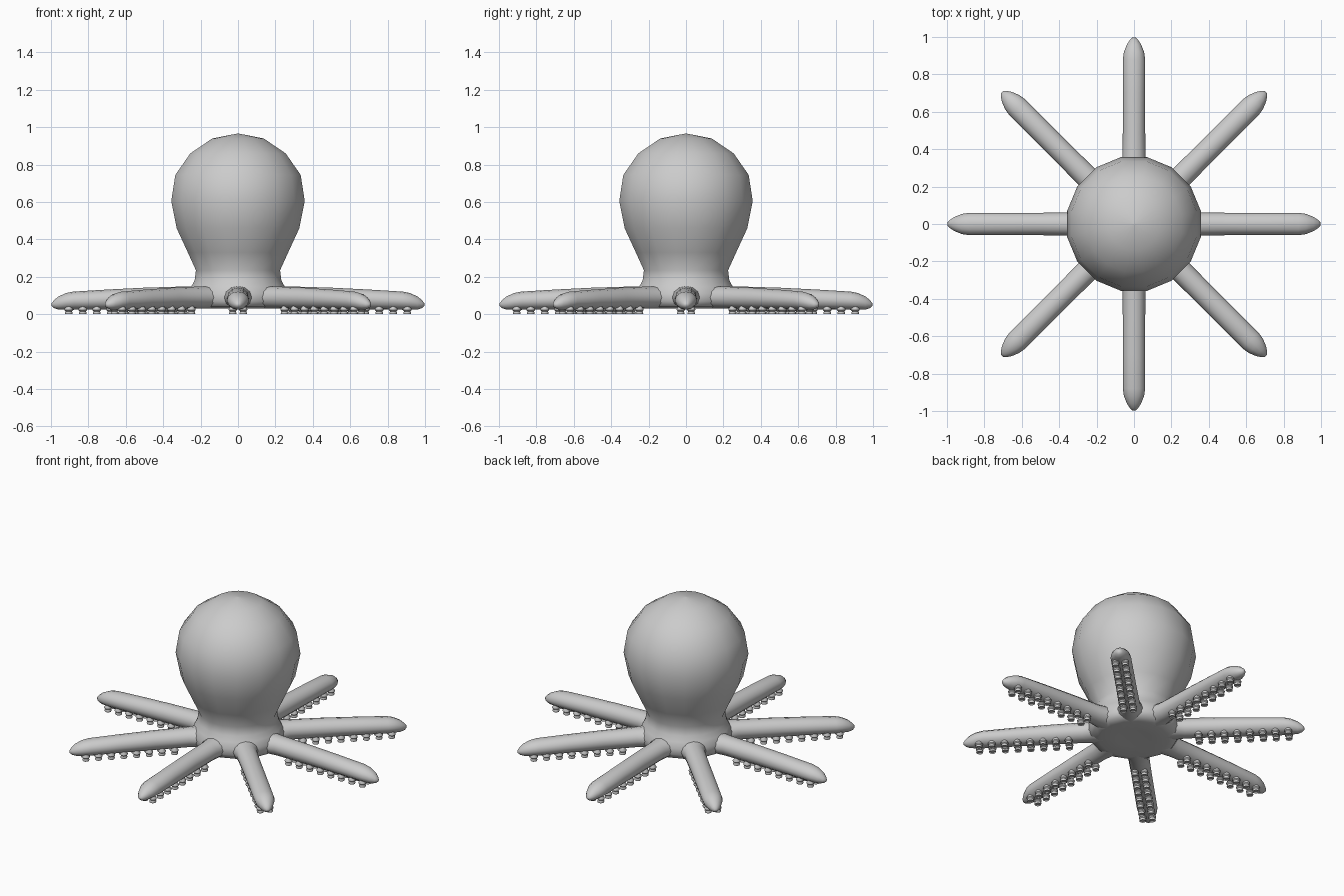
import bpy, bmesh
from math import sin, cos, pi, radians

if "Cube" in bpy.data.objects:
    bpy.data.objects.remove(bpy.data.objects["Cube"])


def loft(bm, rings, closed=True):
    """Bridge successive rings of points and cap both ends."""
    loops = [[bm.verts.new(p) for p in ring] for ring in rings]
    n = len(loops[0])
    for a, b in zip(loops, loops[1:]):
        for i in range(n):
            j = (i + 1) % n
            bm.faces.new((a[i], a[j], b[j], b[i]))
    bm.faces.new(loops[0][::-1])
    bm.faces.new(loops[-1])


def finish(bm, name, angle=60):
    bmesh.ops.recalc_face_normals(bm, faces=bm.faces)
    me = bpy.data.meshes.new(name)
    bm.to_mesh(me)
    bm.free()
    ob = bpy.data.objects.new(name, me)
    bpy.context.collection.objects.link(ob)
    bpy.ops.object.select_all(action='DESELECT')
    ob.select_set(True)
    bpy.context.view_layer.objects.active = ob
    bpy.ops.object.shade_smooth_by_angle(angle=radians(angle))
    return ob


def circle(r, z, n, phase=0.0, cx=0.0, cy=0.0):
    return [(cx + r * cos(2 * pi * (i + phase) / n),
             cy + r * sin(2 * pi * (i + phase) / n), z) for i in range(n)]


# Head and neck: sixteen-sided turned profile (radius to flats, height)
profile = [(0.10, 0.035), (0.20, 0.03), (0.245, 0.04), (0.265, 0.07), (0.265, 0.11),
           (0.25, 0.148), (0.232, 0.18), (0.225, 0.235), (0.268, 0.33), (0.328, 0.46),
           (0.357, 0.605), (0.335, 0.745), (0.255, 0.86), (0.137, 0.94), (0.004, 0.966)]
bm = bmesh.new()
loft(bm, [circle(r / cos(pi / 16), z, 16, 0.5) for r, z in profile])
finish(bm, "head")

# Arm sections: distance out, half width, bottom z, top z
sections = [(0.18, 0.085, 0.03, 0.155), (0.24, 0.078, 0.03, 0.15), (0.30, 0.062, 0.03, 0.148),
            (0.50, 0.06, 0.028, 0.142), (0.70, 0.06, 0.026, 0.132), (0.88, 0.06, 0.024, 0.121),
            (0.92, 0.054, 0.024, 0.113), (0.96, 0.038, 0.025, 0.095),
            (0.985, 0.022, 0.033, 0.074), (0.997, 0.008, 0.045, 0.058)]
# Sucker profile: radius, height
cup = [(0.014, 0.006), (0.019, 0.0), (0.021, 0.006), (0.017, 0.016),
       (0.023, 0.022), (0.023, 0.028), (0.003, 0.055)]

for k in range(8):
    turn = k * pi / 4

    # Tapering arm
    bm = bmesh.new()
    rings = []
    for d, w, lo, hi in sections:
        rings.append([(d, w * cos(2 * pi * i / 12),
                       (lo + hi) / 2 + (hi - lo) / 2 * sin(2 * pi * i / 12)) for i in range(12)])
    loft(bm, rings)
    finish(bm, f"arm_{k + 1}").rotation_euler.z = turn

    # Two rows of suckers under the arm
    bm = bmesh.new()
    for i in range(8):
        for side in (-1, 1):
            loft(bm, [circle(r, z, 10, 0, 0.38 + i * 0.075, side * 0.028) for r, z in cup])
    finish(bm, f"suckers_{k + 1}", 40).rotation_euler.z = turn
